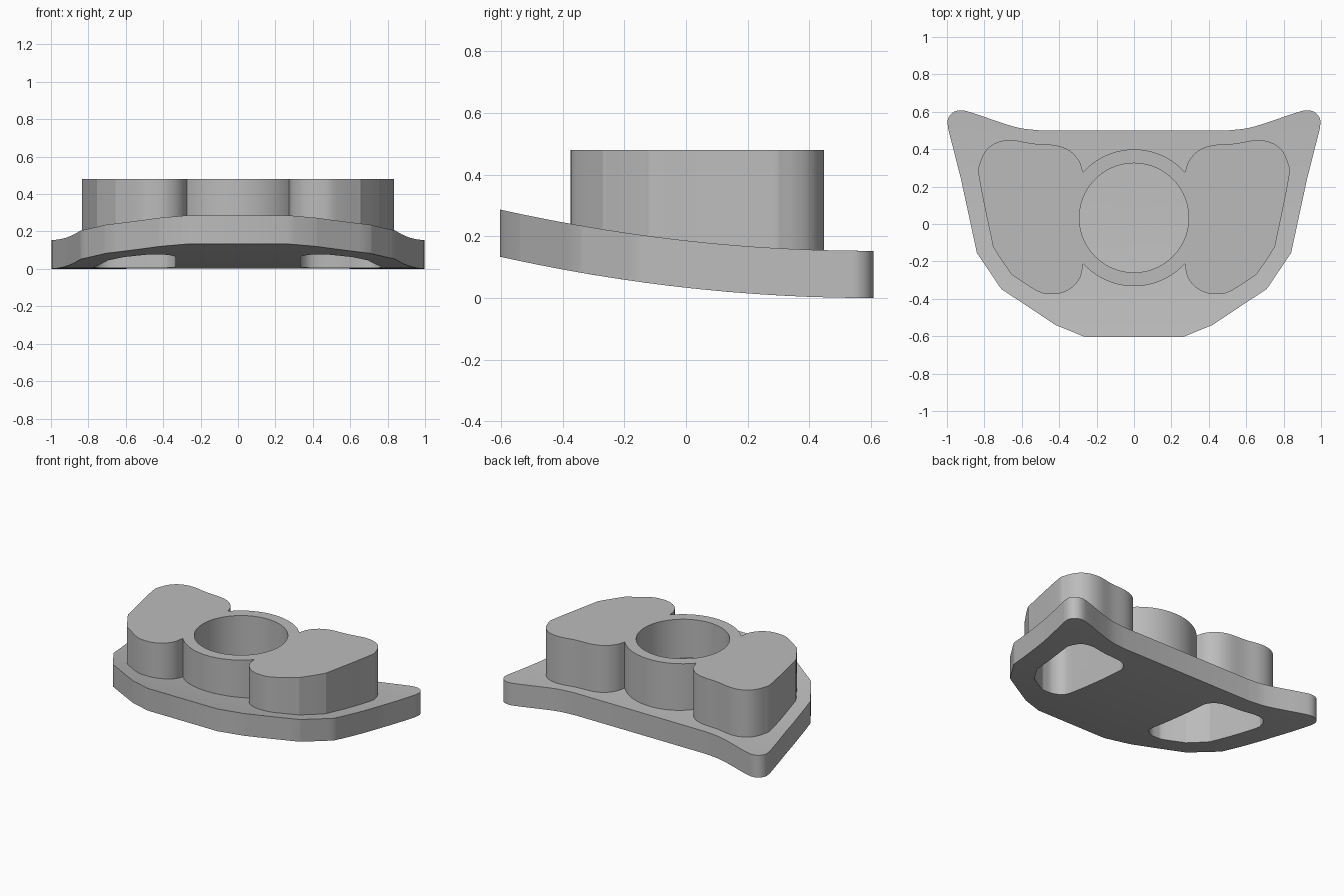
import bpy, bmesh, math
from mathutils import Vector

cube = bpy.data.objects.get("Cube")
if cube:
    bpy.data.objects.remove(cube, do_unlink=True)

THICK, BODY_BASE, TOP, POCKET_TOP, WALL = 0.153, 0.12, 0.48, 0.42, 0.06
HOLE_R, RING_R, RING_Y = 0.292, 0.366, 0.033

grey = bpy.data.materials.new("plain grey")
grey.use_nodes = True
grey.diffuse_color = (0.5, 0.5, 0.5, 1)
grey.node_tree.nodes["Principled BSDF"].inputs["Base Color"].default_value = (0.5, 0.5, 0.5, 1)


def smooth_path(points, steps=5):
    """Catmull-Rom curve through the points."""
    p = [Vector(q) for q in points]
    p = [2 * p[0] - p[1]] + p + [2 * p[-1] - p[-2]]
    out = []
    for a, b, c, d in zip(p, p[1:], p[2:], p[3:]):
        for i in range(steps):
            t = i / steps
            out.append(0.5 * (2 * b + (c - a) * t + (2 * a - 5 * b + 4 * c - d) * t * t
                              + (3 * b - a - 3 * c + d) * t ** 3))
    return out + [p[-2]]


def flipped(path):
    return [Vector((-v.x, v.y)) for v in reversed(path)]


def arc(r, start, end, n):
    angles = [start + (end - start) * i / n for i in range(n + 1)]
    return [Vector((r * math.cos(a), RING_Y + r * math.sin(a))) for a in angles]


def bend(bm):
    """Slice across y, then lift the front along a parabola."""
    for i in range(24):
        bmesh.ops.bisect_plane(bm, geom=bm.verts[:] + bm.edges[:] + bm.faces[:], dist=1e-5,
                               plane_co=(0, -0.587 + 0.05 * i, 0), plane_no=(0, 1, 0))
    for v in bm.verts:
        v.co.z += 0.0924 * (0.6 - v.co.y) ** 2


def solid(name, spans, shape=None):
    """Walls along each (outline, bottom, top), capped at every height; inner outlines become holes."""
    bm = bmesh.new()
    rims = {}
    for outline, *heights in spans:
        rings = [[bm.verts.new((v.x, v.y, z)) for v in outline] for z in heights]
        low, high = rings
        for i in range(len(outline)):
            bm.faces.new((low[i - 1], low[i], high[i], high[i - 1]))
        for z, ring in zip(heights, rings):
            rims.setdefault(z, []).extend(
                bm.edges.get((ring[i - 1], ring[i])) for i in range(len(ring)))
    for edges in rims.values():
        bmesh.ops.triangle_fill(bm, use_beauty=True, edges=edges, normal=(0, 0, 1))
    if shape:
        shape(bm)
    bmesh.ops.recalc_face_normals(bm, faces=bm.faces[:])
    # smooth walls, sharp rims
    bm.normal_update()
    for f in bm.faces:
        f.smooth = True
    for e in bm.edges:
        e.smooth = e.calc_face_angle(0) < math.radians(30)
    mesh = bpy.data.meshes.new(name)
    bm.to_mesh(mesh)
    bm.free()
    mesh.materials.append(grey)
    bpy.context.scene.collection.objects.link(bpy.data.objects.new(name, mesh))


# Plate outline: faceted front, swept ears at the back
front = [Vector(p) for p in ((0.265, -0.603), (0.42, -0.54), (0.71, -0.347),
                             (0.84, -0.155), (0.925, 0.24))]
ear = smooth_path([(0.995, 0.515), (0.995, 0.56), (0.97, 0.595), (0.925, 0.608),
                   (0.86, 0.593), (0.72, 0.545), (0.61, 0.513), (0.5, 0.5)])
plate_edge = front + ear + flipped(front + ear)

# Lobe outline, from front notch round to back notch
lobe = smooth_path([(0.272, -0.212), (0.285, -0.28), (0.325, -0.335), (0.385, -0.368), (0.45, -0.374),
                    (0.515, -0.36), (0.64, -0.28), (0.665, -0.255), (0.745, -0.135), (0.762, -0.08),
                    (0.828, 0.245), (0.826, 0.32), (0.79, 0.395), (0.73, 0.437), (0.65, 0.448),
                    (0.54, 0.43), (0.42, 0.421), (0.345, 0.393), (0.295, 0.34), (0.272, 0.278)])

# Two lobes joined by the centre ring, with a round socket
reach = math.asin((lobe[-1].y - RING_Y) / RING_R)
half = (arc(RING_R, -math.pi / 2, -reach, 16)[1:-1] + lobe
        + arc(RING_R, reach, math.pi / 2, 16)[1:-1])
body_edge = half + flipped(half)
socket = arc(HOLE_R, 0, math.tau, 96)[:-1]

# Hollow pockets under both lobes, inset from the lobe walls
pocket = []
for i, v in enumerate(lobe):
    t = (lobe[min(i + 1, len(lobe) - 1)] - lobe[max(i - 1, 0)]).normalized()
    pocket.append(v + WALL * Vector((-t.y, t.x)))
pocket[0].x = pocket[-1].x = 0.333
pockets = [pocket, flipped(pocket)]

solid("curved_plate", [(o, 0, THICK) for o in [plate_edge] + pockets], bend)
solid("raised_body", [(o, BODY_BASE, TOP) for o in (body_edge, socket)]
      + [(o, BODY_BASE, POCKET_TOP) for o in pockets])
